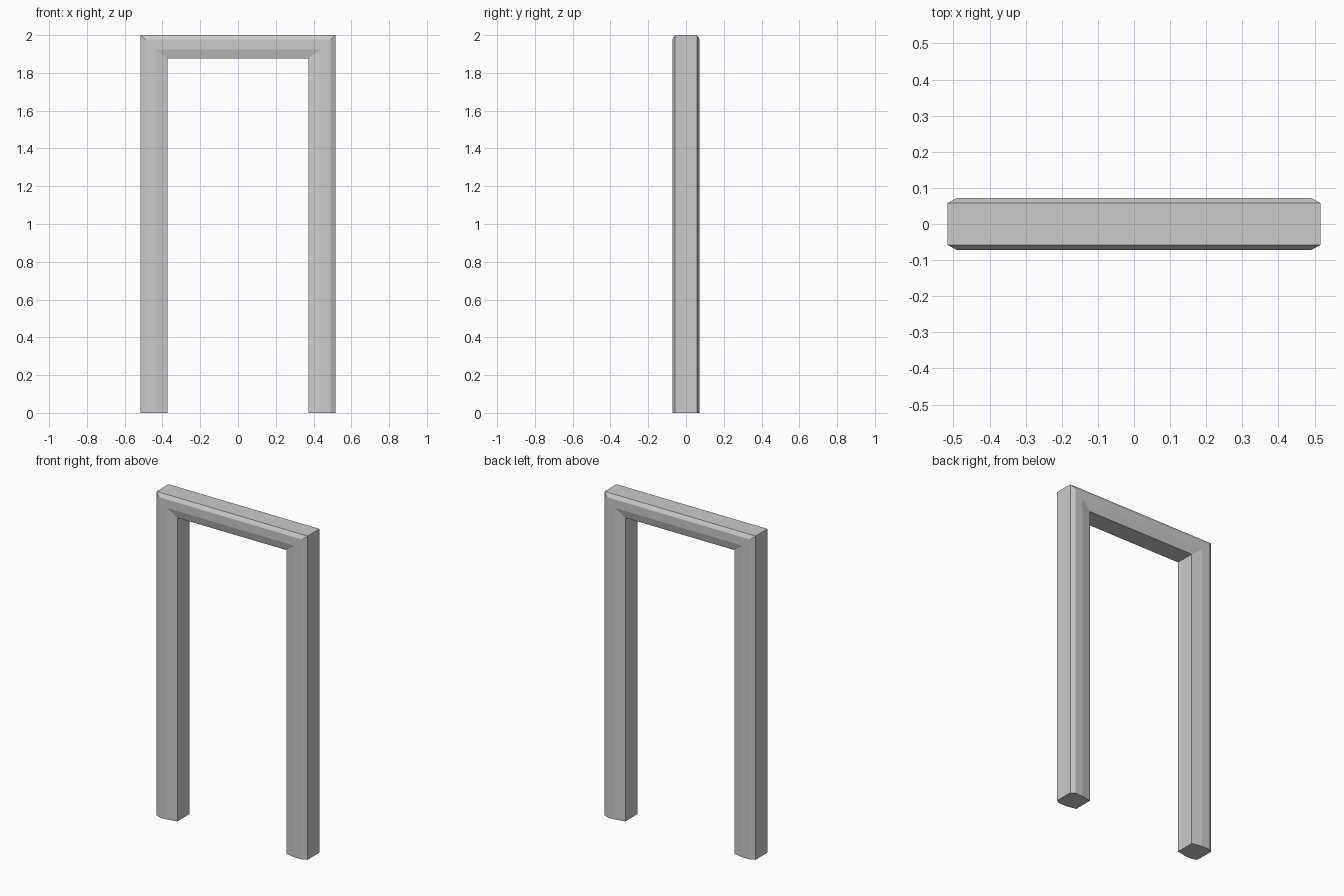
import bpy, bmesh

if "Cube" in bpy.data.objects:
    bpy.data.objects.remove(bpy.data.objects["Cube"])

# Half cross-section, outer edge to inner edge:
# (distance from centre, height at the header, depth)
half = [(0.516, 2.0, 0.058), (0.49, 1.977, 0.0725),
        (0.437, 1.925, 0.0725), (0.373, 1.876, 0.06)]
# Mirror front to back for the closed moulding profile
profile = [(x, z, -y) for x, z, y in half] + [(x, z, y) for x, z, y in reversed(half)]

bm = bmesh.new()

# Profile at left foot, left mitre, right mitre, right foot
rings = []
for side, at_top in ((-1, False), (-1, True), (1, True), (1, False)):
    rings.append([bm.verts.new((side * x, y, z if at_top else 0.0))
                  for x, z, y in profile])

# Skin the jambs and header
n = len(profile)
for a, b in zip(rings, rings[1:]):
    for i in range(n):
        j = (i + 1) % n
        bm.faces.new((a[i], a[j], b[j], b[i]))

# Cap the feet
bm.faces.new(rings[0])
bm.faces.new(rings[-1])
bmesh.ops.recalc_face_normals(bm, faces=bm.faces)

mesh = bpy.data.meshes.new("door_frame")
bm.to_mesh(mesh)
bm.free()
frame = bpy.data.objects.new("door_frame", mesh)
bpy.context.collection.objects.link(frame)
